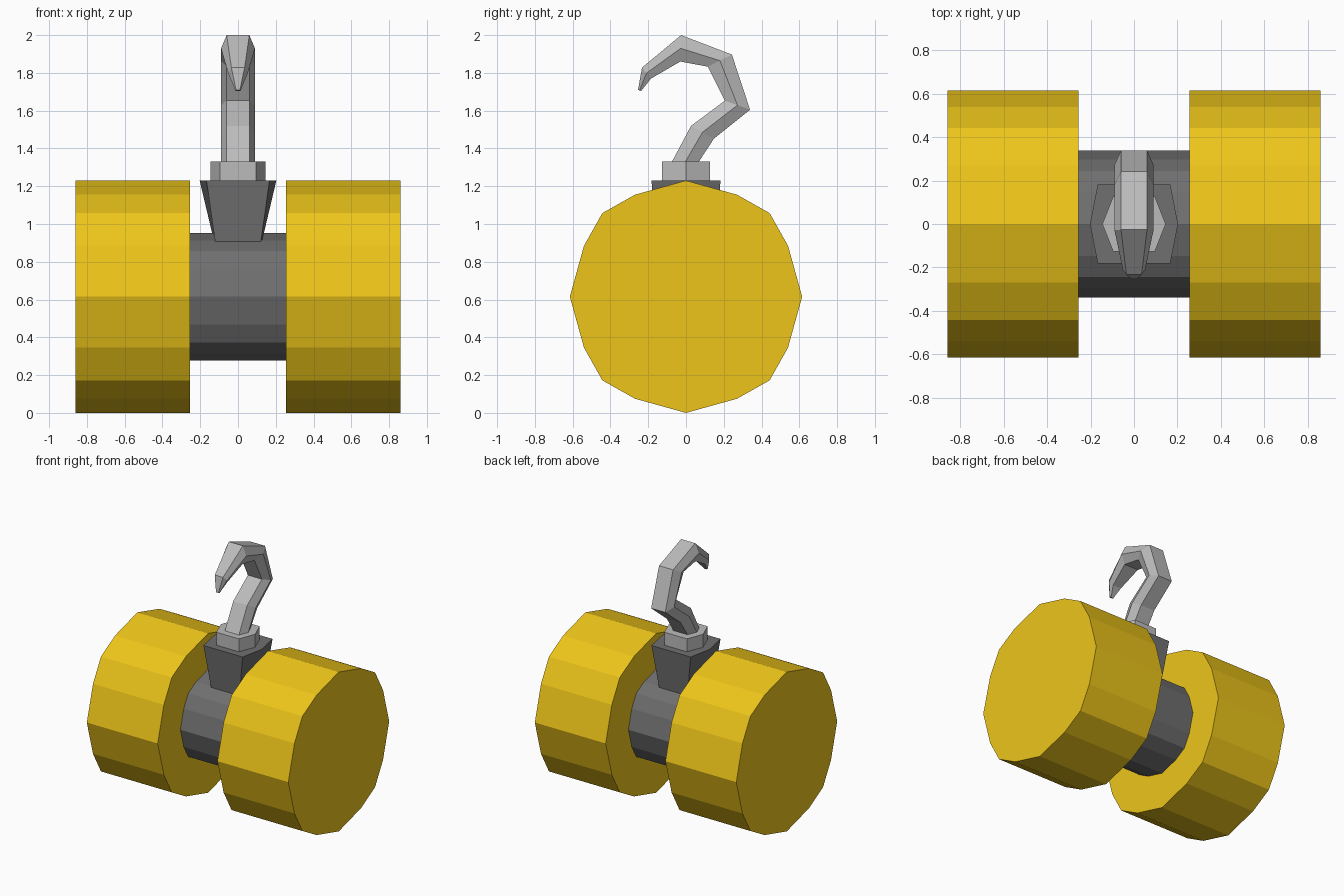
import bpy, bmesh

if "Cube" in bpy.data.objects:
    bpy.data.objects.remove(bpy.data.objects["Cube"])


def material(name, rgb):
    m = bpy.data.materials.new(name)
    m.diffuse_color = (*rgb, 1)
    m.use_nodes = True
    m.node_tree.nodes["Principled BSDF"].inputs["Base Color"].default_value = m.diffuse_color
    return m


yellow = material("yellow_paint", (0.85, 0.56, 0.01))
dark = material("dark_metal", (0.16, 0.16, 0.16))
light = material("light_metal", (0.5, 0.5, 0.5))


def loft(name, rings, mat):
    """Bridge equal-sized rings of points and cap both ends."""
    bm = bmesh.new()
    loops = [[bm.verts.new(p) for p in ring] for ring in rings]
    n = len(loops[0])
    for a, b in zip(loops, loops[1:]):
        for i in range(n):
            j = (i + 1) % n
            bm.faces.new((a[i], a[j], b[j], b[i]))
    bm.faces.new(loops[0][::-1])
    bm.faces.new(loops[-1])
    bmesh.ops.recalc_face_normals(bm, faces=bm.faces[:])
    mesh = bpy.data.meshes.new(name)
    bm.to_mesh(mesh)
    bm.free()
    mesh.materials.append(mat)
    obj = bpy.data.objects.new(name, mesh)
    bpy.context.collection.objects.link(obj)
    return obj


# One quarter of the slightly irregular 16-sided section, repeated by rotation
QUARTER = [(0, 1), (0.439, 0.878), (0.72, 0.72), (0.878, 0.439)]
SECTION = []
for _ in range(4):
    SECTION += QUARTER if not SECTION else [(z, -y) for y, z in SECTION[-4:]]


def drum(name, x0, x1, r, mat):
    rings = [[(x, y * r, 0.615 + z * r) for y, z in SECTION] for x in (x0, x1)]
    return loft(name, rings, mat)


def hexagon(z, ridge, flat, depth):
    return [(ridge, 0, z), (flat, depth, z), (-flat, depth, z),
            (-ridge, 0, z), (-flat, -depth, z), (flat, -depth, z)]


# Two weights and the axle between them
drum("left_weight", -0.86, -0.255, 0.615, yellow)
drum("right_weight", 0.255, 0.86, 0.615, yellow)
drum("axle", -0.255, 0.255, 0.338, dark)

# Tapered bracket and hexagonal collar
loft("bracket", [hexagon(0.85, 0.113, 0.113, 0.15),
                 hexagon(1.23, 0.203, 0.167, 0.183)], dark)
loft("collar", [hexagon(1.22, 0.146, 0.096, 0.127),
                hexagon(1.33, 0.146, 0.096, 0.127)], light)

# Hook stations: inner (y, z), outer (y, z), flat half-width, ridge half-width
HOOK = [
    ((-0.085, 1.31), (0.055, 1.31), 0.06, 0.09),
    ((0.027, 1.52), (0.148, 1.452), 0.06, 0.09),
    ((0.206, 1.653), (0.339, 1.605), 0.06, 0.09),
    ((0.116, 1.833), (0.243, 1.897), 0.06, 0.09),
    ((-0.03, 1.86), (-0.026, 2.0), 0.06, 0.09),
    ((-0.185, 1.77), (-0.233, 1.828), 0.035, 0.052),
    ((-0.238, 1.704), (-0.254, 1.71), 0.01, 0.014),
]
rings = []
for (yi, zi), (yo, zo), f, r in HOOK:
    ym, zm = (yi + yo) / 2, (zi + zo) / 2
    rings.append([(-f, yi, zi), (f, yi, zi), (r, ym, zm),
                  (f, yo, zo), (-f, yo, zo), (-r, ym, zm)])
loft("hook", rings, light)
